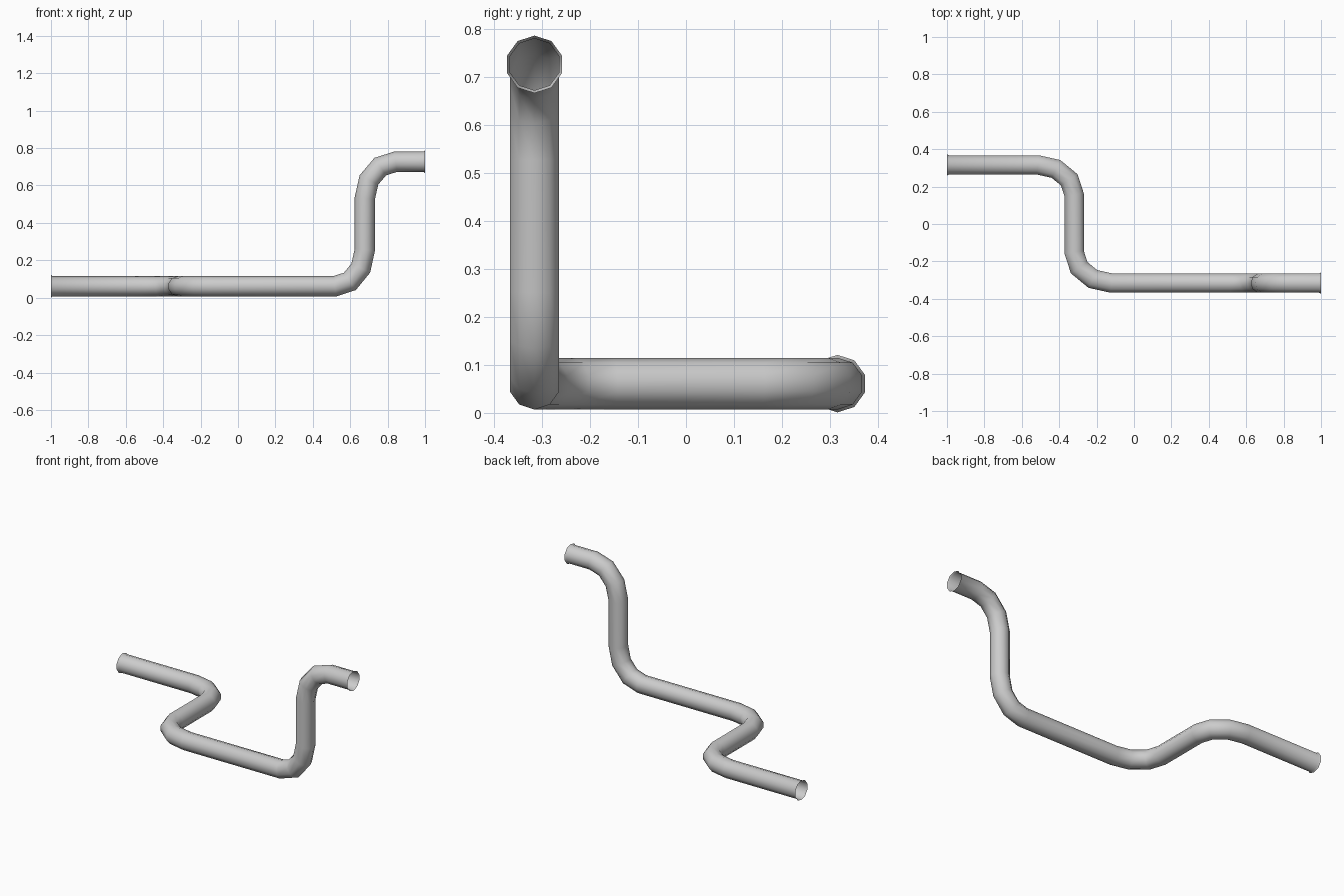
import bpy, bmesh, math
from mathutils import Vector

cube = bpy.data.objects.get("Cube")
if cube:
    bpy.data.objects.remove(cube, do_unlink=True)

SIDES, RADIUS, RIM = 10, 0.054, 0.06
FLARE = 0.01
X, Y, Z = Vector((1, 0, 0)), Vector((0, 1, 0)), Vector((0, 0, 1))


def bend(corner, back, back_size, ahead, ahead_size, steps=3):
    """Rounded corner, from the incoming leg to the outgoing leg."""
    points = []
    for i in range(steps + 1):
        t = math.pi / 2 * i / steps
        points.append(Vector(corner) + back * back_size * (1 - math.sin(t))
                      + ahead * ahead_size * (1 - math.cos(t)))
    return points


# Centre line: two level bends, then two upright bends
y, low, high = 0.316, 0.061, 0.727
path = [Vector((-1, y, low)), Vector((-1 + FLARE, y, low))]
path += bend((-0.32, y, low), -X, 0.195, -Y, 0.16)
path += bend((-0.32, -y, low), Y, 0.165, X, 0.2)
path += bend((0.678, -y, low), -X, 0.16, Z, 0.195)
path += bend((0.678, -y, high), -Z, 0.195, X, 0.165)
path += [Vector((1 - FLARE, -y, high)), Vector((1, -y, high))]

# Pipe: slide the cross-section along each leg to its mitre plane
bm = bmesh.new()
angles = [2 * math.pi * i / SIDES for i in range(SIDES)]
section = [Vector((0, math.sin(a), math.cos(a))) * RADIUS for a in angles]
rings = []
last = len(path) - 1
for i, p in enumerate(path):
    d_in = (p - path[i - 1]).normalized() if i else X
    d_out = (path[i + 1] - p).normalized() if i < last else d_in
    normal = (d_in + d_out).normalized()
    section = [v - d_in * (v.dot(normal) / d_in.dot(normal)) for v in section]
    scale = RIM / RADIUS if i in (0, last) else 1
    rings.append([bm.verts.new(p + v * scale) for v in section])

for a, b in zip(rings, rings[1:]):
    for j in range(SIDES):
        k = (j + 1) % SIDES
        bm.faces.new((a[j], a[k], b[k], b[j]))

# Faces point outward from the centre line
bm.normal_update()
first = bm.faces[:][0]
if first.normal.dot(first.calc_center_median() - path[0]) < 0:
    bmesh.ops.reverse_faces(bm, faces=bm.faces[:])
for f in bm.faces:
    f.smooth = True

mesh = bpy.data.meshes.new("bent_pipe")
bm.to_mesh(mesh)
bm.free()
pipe = bpy.data.objects.new("bent_pipe", mesh)
bpy.context.collection.objects.link(pipe)

# Plain grey metal
grey = (0.6, 0.6, 0.6, 1)
mat = bpy.data.materials.new("light_grey")
mat.use_nodes = True
mat.diffuse_color = grey
mat.node_tree.nodes["Principled BSDF"].inputs["Base Color"].default_value = grey
mesh.materials.append(mat)
